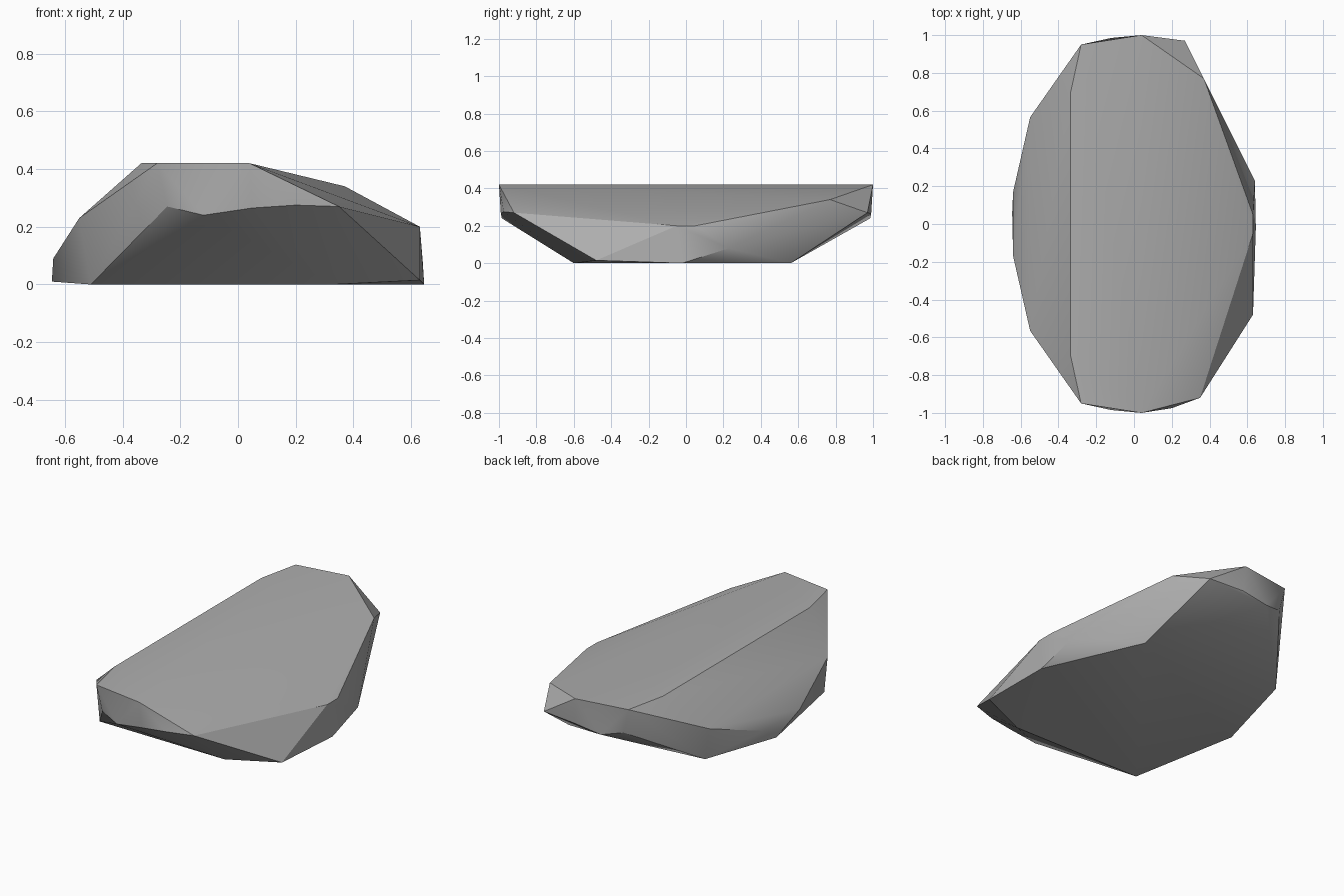
import bpy
import bmesh
import math

cube = bpy.data.objects.get("Cube")
if cube:
    bpy.data.objects.remove(cube, do_unlink=True)


def make_material(name, grey):
    material = bpy.data.materials.new(name)
    material.use_nodes = True
    colour = (grey, grey, grey, 1)
    material.diffuse_color = colour
    shader = material.node_tree.nodes["Principled BSDF"]
    shader.inputs["Base Color"].default_value = colour
    return material


def make_hull(name, points, material):
    """Wrap a faceted convex skin around the given corner points."""
    bm = bmesh.new()
    for point in points:
        bm.verts.new(point)
    hull = bmesh.ops.convex_hull(bm, input=list(bm.verts))
    unused = {item for item in hull["geom_interior"] + hull["geom_unused"]
              if isinstance(item, bmesh.types.BMVert)}
    bmesh.ops.delete(bm, geom=list(unused), context="VERTS")

    # Merge coplanar triangles into clean facets
    bmesh.ops.dissolve_limit(bm, angle_limit=math.radians(1),
                             verts=list(bm.verts), edges=list(bm.edges))
    bmesh.ops.recalc_face_normals(bm, faces=list(bm.faces))
    mesh = bpy.data.meshes.new(name)
    bm.to_mesh(mesh)
    bm.free()
    mesh.materials.append(material)
    rock = bpy.data.objects.new(name, mesh)
    bpy.context.collection.objects.link(rock)
    return rock


# Corners that repeat at the front and back ends
paired = [
    (-.28, .95, .42), (-.335, .7, .42), (.04, 1, .42),      # flat top
    (-.245, .945, .27), (-.12, .985, .24), (.05, .99, .265),  # end ridge
    (-.55, .565, .23), (-.64, .17, .09),                    # rounded flank
]

# Irregular corners of the chipped side and the underside
chipped_side = [
    (.37, .77, .34), (.27, .97, .27), (.35, -.92, .27), (.2, -.975, .275),
    (.63, .05, .2), (.63, -.05, .2), (.64, .23, .08), (.63, -.48, .015),
]
underside = [
    (.645, -.02, 0), (.39, .56, 0), (.33, -.6, 0),
    (-.51, -.59, 0), (-.645, .06, .01), (-.53, .575, .045),
]

corners = chipped_side + underside
for x, y, z in paired:
    corners += [(x, y, z), (x, -y, z)]

# Rock slab, softly shaded with crisp main edges
stone = make_material("stone grey", .42)
rock = make_hull("rock_slab", corners, stone)
bpy.ops.object.select_all(action="DESELECT")
rock.select_set(True)
bpy.context.view_layer.objects.active = rock
bpy.ops.object.shade_smooth_by_angle(angle=math.radians(30))
